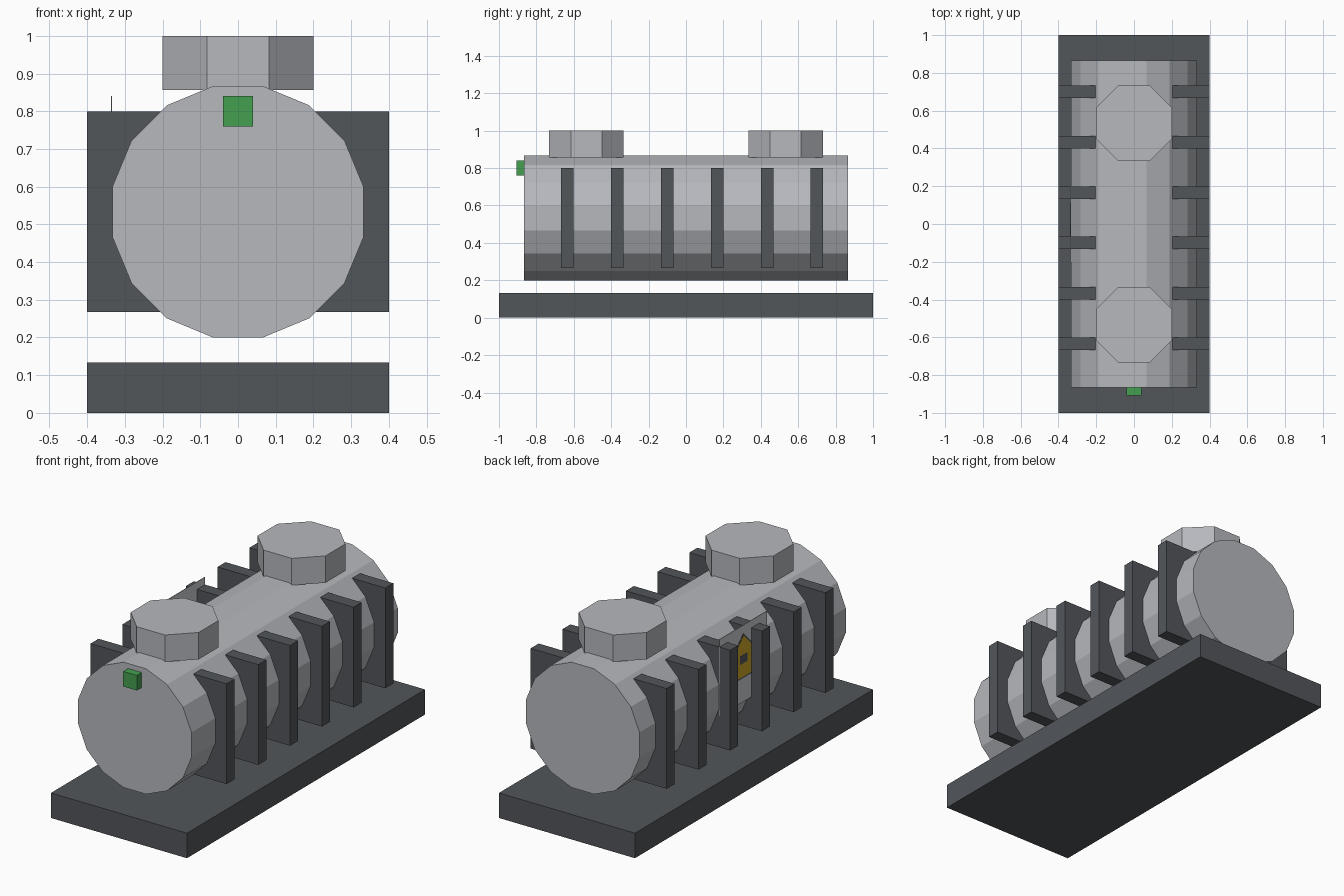
import bpy, bmesh, math
from mathutils import Matrix, Vector

cube = bpy.data.objects.get("Cube")
if cube:
    bpy.data.objects.remove(cube, do_unlink=True)


def material(name, color):
    mat = bpy.data.materials.new(name)
    mat.use_nodes = True
    rgba = (*color, 1)
    mat.diffuse_color = rgba
    mat.node_tree.nodes["Principled BSDF"].inputs["Base Color"].default_value = rgba
    return mat


steel = material("light grey", (0.47, 0.48, 0.51))
iron = material("dark grey", (0.085, 0.092, 0.102))
green = material("green", (0.06, 0.35, 0.08))
white = material("pale grey", (0.6, 0.61, 0.63))
yellow = material("yellow", (0.62, 0.38, 0.02))


def finish(name, bm, mat):
    bmesh.ops.recalc_face_normals(bm, faces=bm.faces)
    mesh = bpy.data.meshes.new(name)
    bm.to_mesh(mesh)
    bm.free()
    mesh.materials.append(mat)
    obj = bpy.data.objects.new(name, mesh)
    bpy.context.collection.objects.link(obj)
    return obj


def box(name, low, high, mat):
    low, high = Vector(low), Vector(high)
    bm = bmesh.new()
    bmesh.ops.create_cube(bm, size=1, matrix=Matrix.Translation((low + high) / 2)
                          @ Matrix.Diagonal((*(high - low), 1)))
    return finish(name, bm, mat)


def prism(name, sides, apothem, depth, center, mat, along_y=False):
    """Flat-sided prism whose faces line up with the main axes."""
    turn = Matrix.Rotation(math.pi / sides, 4, "Z")
    if along_y:
        turn = Matrix.Rotation(math.pi / 2, 4, "X") @ turn
    radius = apothem / math.cos(math.pi / sides)
    bm = bmesh.new()
    bmesh.ops.create_cone(bm, cap_ends=True, segments=sides, radius1=radius,
                          radius2=radius, depth=depth,
                          matrix=Matrix.Translation(center) @ turn)
    return finish(name, bm, mat)


def side_plate(name, outline, x, thickness, mat):
    """Thin plate facing -x, cut to a (y, z) outline."""
    bm = bmesh.new()
    face = bm.faces.new([bm.verts.new((x, y, z)) for y, z in outline])
    grown = bmesh.ops.extrude_face_region(bm, geom=[face])["geom"]
    bmesh.ops.translate(bm, vec=(-thickness, 0, 0),
                        verts=[v for v in grown if isinstance(v, bmesh.types.BMVert)])
    return finish(name, bm, mat)


# Base slab and the faceted tank above it
box("base_slab", (-0.4, -1, 0), (0.4, 1, 0.133), iron)
prism("tank", 16, 0.3333, 1.733, (0, 0, 0.5333), steel, along_y=True)

# Octagonal hatches on top
for name, y in (("front_hatch", -0.533), ("back_hatch", 0.533)):
    prism(name, 8, 0.2, 0.143, (0, y, 0.9285), steel)

# Rows of ribs down both sides
for i in range(6):
    y = -0.667 + i * 0.2667
    for side, s in (("left", 1), ("right", -1)):
        box(f"{side}_rib_{i + 1}", (min(s * 0.2, s * 0.4), y, 0.267),
            (max(s * 0.2, s * 0.4), y + 0.0667, 0.8), iron)

# Indicator lamp on the front end
box("indicator_lamp", (-0.04, -0.907, 0.76), (0.04, -0.86, 0.84), green)

# Warning panel on the right side
box("sign_panel", (-0.337, -0.2, 0.433), (-0.334, 0.2, 0.84), white)


def gable(half, bottom, top):
    return [(-half, bottom), (half, bottom), (half, top - half), (0, top)]


side_plate("sign_border", gable(0.11, 0.56, 0.797)
           [:2] + [(0.11, 0.687), (0, 0.797), (-0.11, 0.687)], -0.337, 0.001, iron)
side_plate("sign_face", gable(0.1, 0.568, 0.785)
           [:2] + [(0.1, 0.685), (0, 0.785), (-0.1, 0.685)], -0.338, 0.001, yellow)
side_plate("sign_symbol", [(-0.03, 0.64), (0.03, 0.64), (0.03, 0.685), (-0.03, 0.685)],
           -0.339, 0.001, iron)
